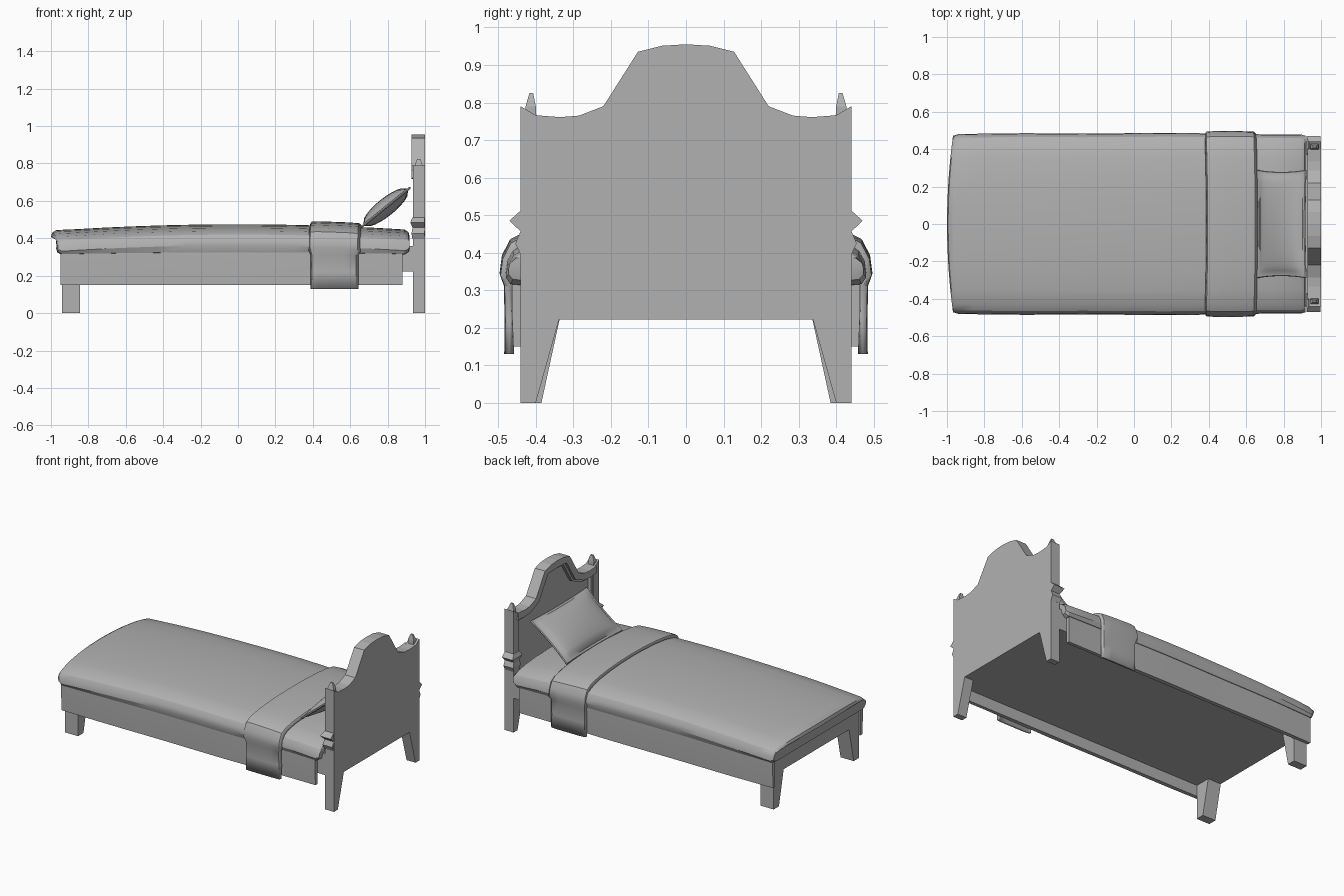
import bpy, bmesh, math
from mathutils import Vector, Matrix

if "Cube" in bpy.data.objects:
    bpy.data.objects.remove(bpy.data.objects["Cube"])

grey = bpy.data.materials.new("mid_grey")
grey.diffuse_color = (.44, .44, .44, 1)
grey.use_nodes = True
grey.node_tree.nodes["Principled BSDF"].inputs["Base Color"].default_value = grey.diffuse_color


def finish(name, bm, smooth=None, mirror=False):
    bmesh.ops.recalc_face_normals(bm, faces=bm.faces)
    me = bpy.data.meshes.new(name)
    bm.to_mesh(me)
    bm.free()
    me.materials.append(grey)
    ob = bpy.data.objects.new(name, me)
    bpy.context.collection.objects.link(ob)
    if mirror:
        ob.modifiers.new("mirror", 'MIRROR').use_axis = (False, True, False)
    if smooth:
        bpy.ops.object.select_all(action='DESELECT')
        ob.select_set(True)
        bpy.context.view_layer.objects.active = ob
        bpy.ops.object.shade_smooth_by_angle(angle=math.radians(smooth))
    return ob


def loft(name, rings, closed=True, **kw):
    """Skin a list of point rings; closed rings also get end caps."""
    bm = bmesh.new()
    vs = [[bm.verts.new(p) for p in r] for r in rings]
    n = len(rings[0])
    for a, b in zip(vs, vs[1:]):
        for i in range(n if closed else n - 1):
            j = (i + 1) % n
            bm.faces.new((a[i], a[j], b[j], b[i]))
    if closed:
        bm.faces.new(vs[0])
        bm.faces.new(vs[-1])
    return finish(name, bm, **kw)


def prism(name, pts, x0, x1, **kw):
    """Extrude a (y, z) outline along x."""
    return loft(name, [[(x, y, z) for y, z in pts] for x in (x0, x1)], **kw)


def mirrored(half):
    """Half profile from centre outward -> full profile from -y to +y."""
    return [(-y, z) for y, z in reversed(half)] + [p for p in half if p[0] > 0]


def offset(pts, d):
    """Shift an open (y, z) line by d to its lower side."""
    out = []
    for i, p in enumerate(pts):
        t = Vector(pts[min(i + 1, len(pts) - 1)]) - Vector(pts[max(i - 1, 0)])
        t.normalize()
        out.append((p[0] + t.y * d, p[1] - t.x * d))
    return out


def rect(x0, x1, y0, y1, z):
    return [(x0, y0, z), (x1, y0, z), (x1, y1, z), (x0, y1, z)]


# Headboard: flat back slab, raised scalloped rail and inner moulding
crest = mirrored([(0, .955), (.065, .951), (.128, .935), (.22, .79), (.285, .765),
                  (.335, .761), (.40, .766), (.44, .79)])
prism("headboard_panel", crest + [(.44, .222), (-.44, .222)], .965, 1.0)
inner = crest[1:-1]
prism("headboard_rail", inner + offset(inner, .045)[::-1], .927, .966)
mould = offset(inner, .044)
prism("headboard_moulding", mould + offset(mould, .016)[::-1], .945, .966)
prism("headboard_side_moulding", [(.37, .24), (.39, .24), (.39, .73), (.37, .73)],
      .945, .966, mirror=True)

# Headboard posts with collars, finials and tapered legs
prism("headboard_post", [(.385, .222), (.44, .222), (.44, .79), (.40, .766), (.385, .765)],
      .935, .966, mirror=True)
prism("headboard_leg", [(.40, 0), (.44, 0), (.44, .222), (.338, .222)], .935, 1.0, mirror=True)
collar = [(.395, 0), (.425, .014), (.457, 0), (.485, .03), (.512, 0)]
loft("post_collar", [rect(.933 - e * .4, .998, .384 - e * .5, .4405 + e, z) for z, e in collar],
     mirror=True)
loft("post_finial", [rect(.945, .987, .398, .432, .755), rect(.945, .987, .400, .427, .79),
                     rect(.958, .974, .407, .417, .825)], mirror=True)

# Bed frame and foot legs
prism("bed_frame", [(-.44, .223), (.44, .223), (.44, .36), (-.44, .36)], -.94, .966)
prism("foot_leg", [(.385, 0), (.44, 0), (.44, .23), (.335, .23)], -.94, -.845, mirror=True)


# Mattress with crowned top, bulging sides and bowed foot end
def wave(x):
    return 1 + .008 * math.cos(2.2 * (x + .1)) + .004 * math.sin(7 * x)


def crown(x):
    return -.035 * x * x


side = [(0, .475), (.12, .473), (.24, .467), (.35, .456), (.43, .440), (.462, .420),
        (.478, .392), (.482, .362), (.470, .325), (.44, .322)]
section = mirrored(side)


def mattress_ring(x, squeeze):
    ring = []
    for y, z in section:
        bow = .032 * (1 - (y / .48) ** 2) if x < -.9 else 0
        zc = .38 + (z + crown(x) * (1 if z > .35 else .3) - .38) * squeeze
        ring.append((x - bow, y * wave(x) * (.985 if squeeze < 1 else 1), zc))
    return ring


stations = [(-.968, .45), (-.962, .8), (-.94, 1)]
stations += [(-.86 + .145 * i, 1) for i in range(12)]
stations += [(.89, 1), (.912, .8), (.918, .45)]
loft("mattress", [mattress_ring(x, s) for x, s in stations], smooth=27)

# Blanket drapes on both long sides
drape = [(.438, .15), (.462, .15), (.466, .25), (.466, .35), (.438, .35)]
loft("blanket_drape",
     [[(x, y * (wave(x) if y > .45 else 1), z) for y, z in drape]
      for x in [-.95 + .1525 * i for i in range(13)]], smooth=35, mirror=True)

# Folded sheet cuff over the blanket
fold = mirrored([(0, .497), (.12, .495), (.24, .489), (.35, .478), (.43, .462), (.468, .442),
                 (.490, .400), (.496, .355), (.485, .312), (.483, .22), (.484, .13)])
rings = []
for x, drop in ((.378, .016), (.386, .003), (.42, 0), (.5, 0), (.58, 0), (.64, .002), (.654, .014)):
    ring = []
    for y, z in fold:
        s = 1 - drop / .49
        px = x + .008 * (1 - (y / .49) ** 2)
        if z < .32:
            px = .51 + (px - .51) * .93
        ring.append((px, y * s, z + crown(x) * (1 if z > .33 else 0) - (drop if z > .33 else 0)))
    rings.append(ring)
cuff = loft("sheet_cuff", rings, closed=False, smooth=32)
mod = cuff.modifiers.new("thickness", 'SOLIDIFY')
mod.thickness = .016
mod.offset = -1

# Pillow: two puffed grids joined at a flat flange, leaning on the headboard
bm = bmesh.new()
place = Matrix.Translation((.79, 0, .566)) @ Matrix.Rotation(math.radians(-39), 4, 'Y')
N, M = 14, 20
for sgn in (1, -1):
    grid = {}
    for i in range(N + 1):
        for j in range(M + 1):
            u, v = math.sin(math.pi * (i / N - .5)), math.sin(math.pi * (j / M - .5))
            rim = max(abs(u), abs(v))
            a, b = min(1, abs(u) / .9), min(1, abs(v) / .94)
            h = 0 if rim > .999 else .006 + .042 * ((1 - a * a) * (1 - b * b)) ** .5
            p = Vector((u * .17 * (.96 + .04 * v * v), v * .29 * (.96 + .04 * u * u), sgn * h))
            grid[i, j] = bm.verts.new(place @ p)
    for i in range(N):
        for j in range(M):
            bm.faces.new((grid[i, j], grid[i + 1, j], grid[i + 1, j + 1], grid[i, j + 1]))
bmesh.ops.remove_doubles(bm, verts=bm.verts, dist=.0003)
finish("pillow", bm, smooth=40)
